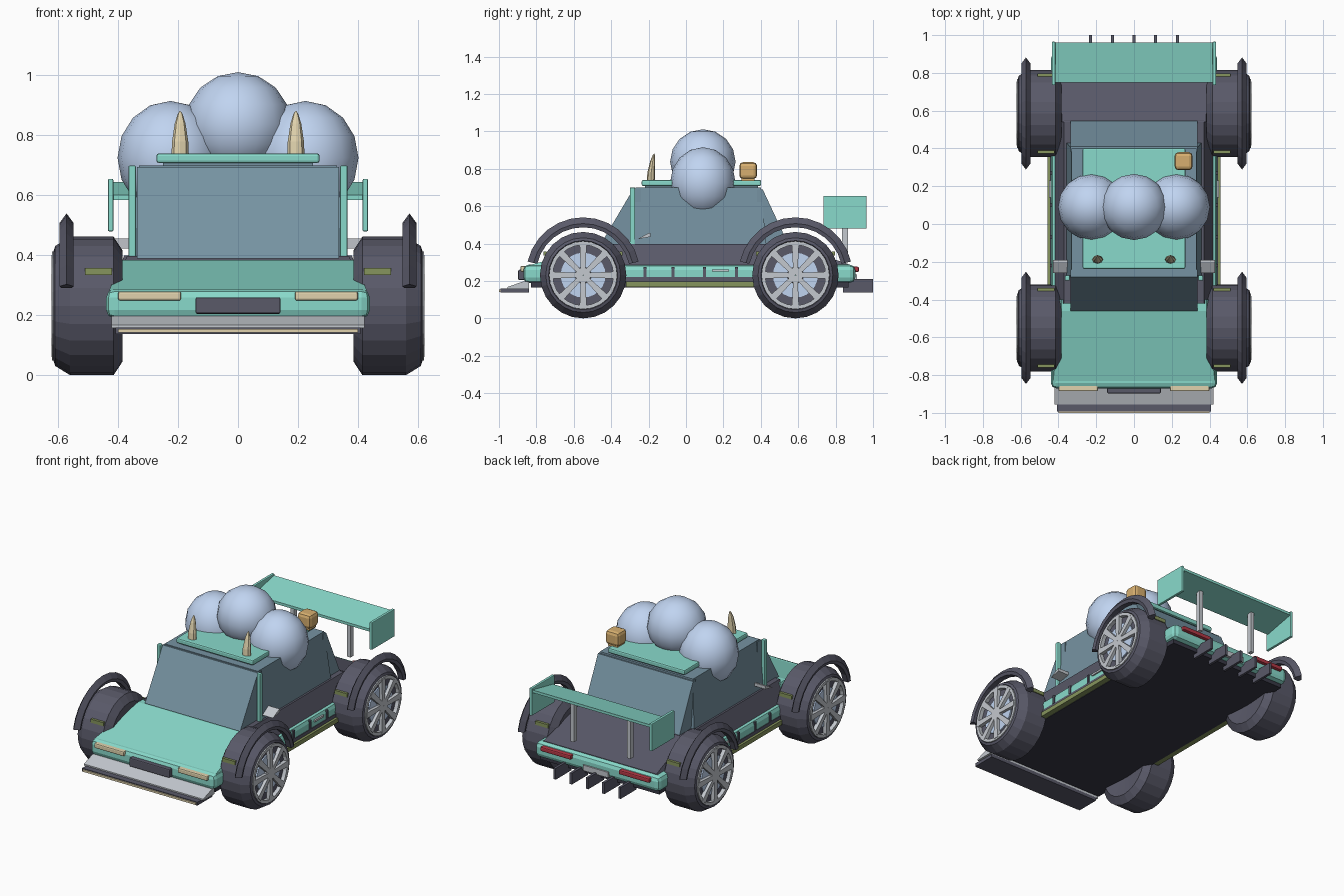
import bpy, bmesh, math
from mathutils import Matrix

if "Cube" in bpy.data.objects:
    bpy.data.objects.remove(bpy.data.objects["Cube"])

def mat(name, r, g, b):
    m = bpy.data.materials.new(name)
    m.diffuse_color = (r, g, b, 1)
    m.use_nodes = True
    m.node_tree.nodes["Principled BSDF"].inputs["Base Color"].default_value = m.diffuse_color
    return m

MINT = mat("mint", .25, .70, .60)
DARK = mat("dark", .10, .10, .14)
BLACK = mat("underside", .04, .04, .06)
GLASS = mat("glass", .18, .29, .36)
SILVER = mat("silver", .55, .58, .62)
CREAM = mat("cream", .75, .65, .42)
OLIVE = mat("olive", .24, .30, .11)
RED = mat("red", .45, .04, .06)
ORANGE = mat("orange", .68, .43, .16)
BALL = mat("pale_blue", .53, .66, .88)

def finish(name, bm, m, smooth=False):
    bmesh.ops.recalc_face_normals(bm, faces=bm.faces)
    me = bpy.data.meshes.new(name)
    bm.to_mesh(me)
    bm.free()
    for p in me.polygons:
        p.use_smooth = smooth
    me.materials.append(m)
    ob = bpy.data.objects.new(name, me)
    bpy.context.collection.objects.link(ob)
    return ob

def mirror(ob):
    md = ob.modifiers.new("mirror", 'MIRROR')
    md.use_bisect_axis[0] = False
    md.use_mirror_merge = False
    return ob

def loft(name, rings, m, bevel=0):
    """Skin a closed solid through equal-length rings of 3D points."""
    bm = bmesh.new()
    vs = [[bm.verts.new(p) for p in r] for r in rings]
    n = len(rings[0])
    for a, b in zip(vs, vs[1:]):
        for i in range(n):
            j = (i + 1) % n
            bm.faces.new((a[i], a[j], b[j], b[i]))
    bm.faces.new(vs[0])
    bm.faces.new(vs[-1])
    if bevel:
        bmesh.ops.bevel(bm, geom=bm.edges[:], offset=bevel, segments=2, profile=.5, affect='EDGES')
    return finish(name, bm, m)

def box(name, x, y, z, m, bevel=0):
    rings = [[(x[0], y[0], k), (x[1], y[0], k), (x[1], y[1], k), (x[0], y[1], k)] for k in z]
    return loft(name, rings, m, bevel)

def prism(name, profile, x0, x1, m):
    """Extrude a (y, z) profile from x0 to x1."""
    return loft(name, [[(x, y, z) for y, z in profile] for x in (x0, x1)], m)

def tapered(name, profile, m):
    """Symmetric body from (half width, y, z) points."""
    return loft(name, [[(s * w, y, z) for w, y, z in profile] for s in (-1, 1)], m)

def lathe(name, profile, centre, m, n=24):
    """Revolve a closed (x, radius) profile about the axle."""
    bm = bmesh.new()
    rings = []
    for i in range(n):
        a = 2 * math.pi * i / n
        rings.append([bm.verts.new((x, centre[0] + r * math.sin(a), centre[1] + r * math.cos(a)))
                      for x, r in profile])
    k = len(profile)
    for i in range(n):
        for j in range(k):
            bm.faces.new((rings[i][j], rings[i][(j + 1) % k],
                          rings[(i + 1) % n][(j + 1) % k], rings[(i + 1) % n][j]))
    return finish(name, bm, m)

# lower body, floor and sills
box("lower_body", (-.44, .44), (-.87, .905), (.19, .287), MINT, .028)
box("floor_pan", (-.42, .42), (-.83, .87), (.165, .2), BLACK)
mirror(box("side_groove", (.42, .444), (-.33, .37), (.198, .22), DARK))
mirror(box("side_skirt", (.41, .457), (-.32, .37), (.168, .196), OLIVE))
for y in (-.22, -.07, .1, .27):
    mirror(box("side_vent", (.43, .446), (y - .008, y + .008), (.22, .275), DARK))
mirror(box("side_badge_plate", (.43, .449), (.14, .23), (.25, .262), SILVER))

# upper body
tapered("hood", [(.43, -.845, .283), (.385, -.46, .385), (.385, -.40, .385), (.43, -.40, .28)], MINT)
tapered("mid_body", [(.42, -.42, .28), (.37, -.42, .398), (.37, .55, .398), (.42, .55, .28)], DARK)
tapered("rear_deck", [(.42, .54, .28), (.38, .54, .40), (.40, .87, .29), (.42, .87, .28)], DARK)

# cabin glass
prism("windshield", [(-.46, .39), (-.28, .695), (-.24, .695), (-.24, .39)], -.337, .337, GLASS)
loft("side_glass", [[(-w, a, z), (w, a, z), (w, b, z), (-w, b, z)]
     for w, a, b, z in ((.358, -.28, .43, .39), (.33, -.27, .40, .70))], GLASS)
prism("rear_window", [(.38, .39), (.38, .69), (.41, .69), (.55, .39)], -.337, .337, GLASS)
mirror(box("front_pillar", (.34, .366), (-.30, -.272), (.39, .70), MINT, .006))

# roof and toppings
box("roof_base", (-.25, .25), (-.22, .385), (.68, .712), GLASS)
box("roof", (-.272, .272), (-.237, .402), (.708, .74), MINT, .008)
for name, x, z, rz in (("roof_ball_left", -.225, .725, .19), ("roof_ball_middle", 0, .837, .174),
                       ("roof_ball_right", .225, .725, .19)):
    bm = bmesh.new()
    bmesh.ops.create_uvsphere(bm, u_segments=16, v_segments=8, radius=1,
                              matrix=Matrix.Translation((x, .09, z)) @ Matrix.Diagonal((.177, .175, rz, 1)))
    finish(name, bm, BALL, True)
horn = []
for r, y, z in ((.029, -.188, .735), (.027, -.186, .78), (.018, -.178, .84), (.008, -.172, .872), (.001, -.17, .882)):
    horn.append([(.193 + r * math.cos(a * math.pi / 4), y + r * .75 * math.sin(a * math.pi / 4), z) for a in range(8)])
mirror(loft("roof_horn", horn, CREAM))
box("roof_lamp", (.215, .31), (.285, .38), (.745, .835), ORANGE, .02)
box("roof_lamp_base", (.228, .297), (.298, .367), (.735, .76), ORANGE)
mirror(prism("side_mirror", [(-.26, .423), (-.19, .436), (-.19, .456), (-.20, .456)], .35, .43, SILVER))

# nose: lights, plate, splitter
mirror(box("headlight", (.19, .40), (-.885, -.85), (.249, .28), CREAM, .007))
box("front_plate", (-.142, .142), (-.897, -.86), (.205, .26), DARK, .006)
prism("splitter_ramp", [(-.955, .158), (-.955, .168), (-.87, .197), (-.84, .197), (-.84, .158)], -.422, .422, SILVER)
box("splitter", (-.408, .408), (-.993, -.84), (.138, .16), DARK)
box("splitter_trim", (-.40, .40), (-1, -.98), (.142, .155), CREAM)

# tail: lights, plate, diffuser fins
mirror(box("tail_light", (.17, .385), (.885, .925), (.248, .276), RED, .007))
box("rear_plate", (-.09, .09), (.88, .915), (.2, .235), SILVER)
for i in range(-2, 3):
    box("diffuser_fin", (i * .115 - .008, i * .115 + .008), (.84, 1), (.138, .21), DARK)

# rear wing
prism("wing_blade", [(.75, .585), (.96, .628), (.96, .645), (.75, .602)], -.425, .425, MINT)
mirror(box("wing_end_plate", (.416, .434), (.735, .965), (.48, .655), MINT, .004))
mirror(box("wing_strut", (.188, .212), (.835, .865), (.335, .615), SILVER))

# wheels with rims, pads and arch guards
for end, cy in (("front", -.55), ("rear", .585)):
    c = (cy, .231)
    mirror(lathe(end + "_tyre", [(.40, .05), (.385, .185), (.415, .231), (.56, .231), (.61, .2), (.615, .185),
                                 (.595, .175), (.595, .05)], c, DARK))
    mirror(lathe(end + "_inner_hub", [(.40, .002), (.40, .06), (.59, .06), (.59, .002)], c, DARK))
    mirror(lathe(end + "_hub_disc", [(.59, .002), (.59, .12), (.603, .12), (.603, .002)], c, BALL))
    mirror(lathe(end + "_rim_ring", [(.59, .162), (.59, .182), (.62, .182), (.62, .162)], c, SILVER))
    mirror(lathe(end + "_hub_cap", [(.60, .002), (.60, .045), (.622, .04), (.622, .002)], c, SILVER, 16))
    for i in range(8):
        a = i * math.pi / 4
        s, k = math.sin(a), math.cos(a)
        pts = [(u, v) for u, v in ((-.012, .02), (.012, .02), (.019, .17), (-.019, .17))]
        prof = [(c[0] + u * k + v * s, c[1] - u * s + v * k) for u, v in pts]
        mirror(prism(end + "_spoke", prof, .598, .622, SILVER))
    for s in (-1, 1):
        y = cy + s * .203
        mirror(box(end + "_tyre_pad", (.42, .51), (y - .008, y + .008), (.335, .358), OLIVE))
    arch = []
    for i in range(13):
        a = math.radians(13 + 154 * i / 12)
        arch.append([(x, cy + r * math.cos(a), .235 + r * math.sin(a))
                     for x, r in ((.572, .305), (.596, .272), (.59, .252), (.554, .252), (.548, .272))])
    mirror(loft(end + "_arch_guard", arch, DARK))
